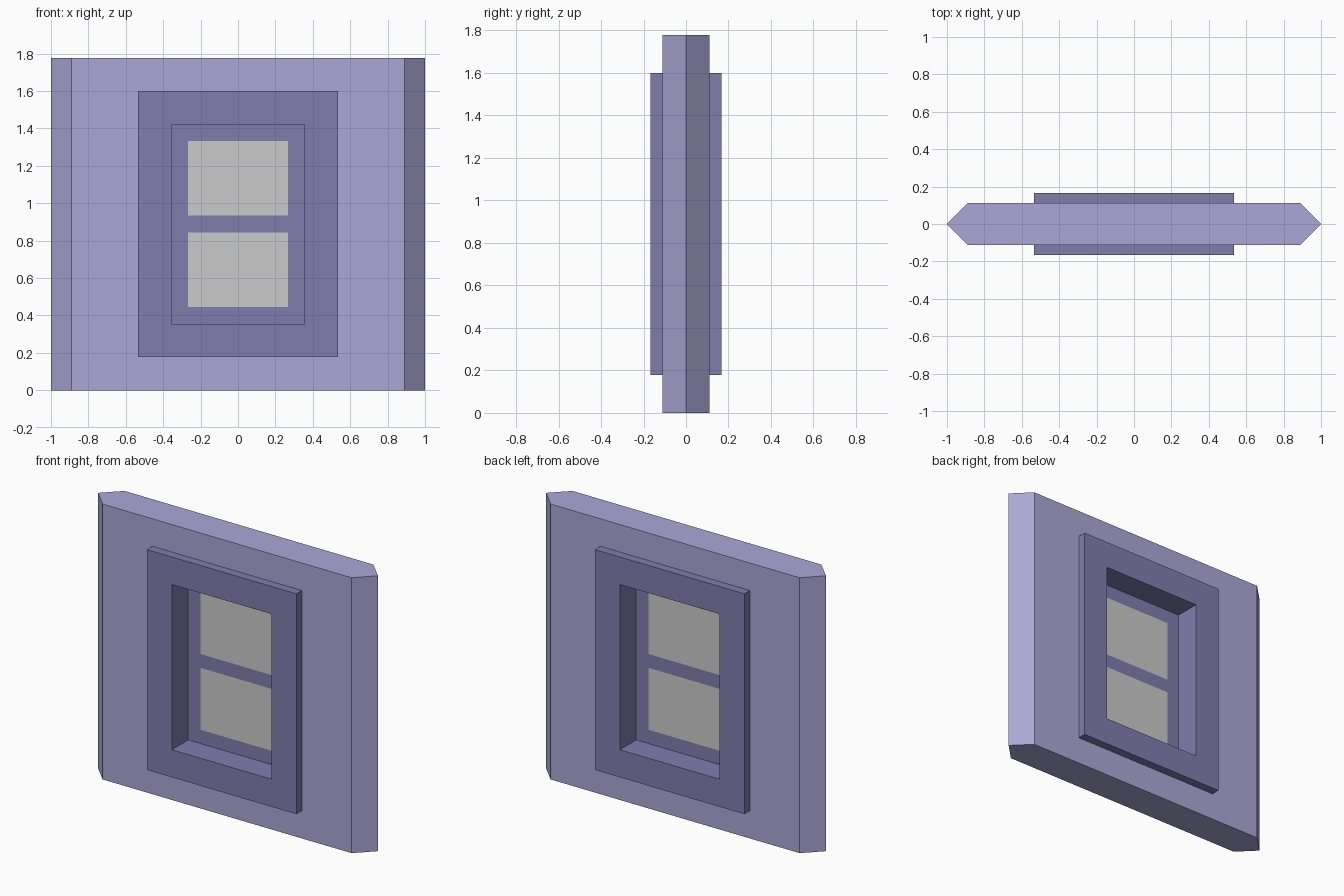
import bpy, bmesh

if "Cube" in bpy.data.objects:
    bpy.data.objects.remove(bpy.data.objects["Cube"])

U = 1 / 9  # module size: every dimension is a multiple of this


def material(name, rgb):
    mat = bpy.data.materials.new(name)
    mat.diffuse_color = (*rgb, 1)
    mat.use_nodes = True
    mat.node_tree.nodes["Principled BSDF"].inputs["Base Color"].default_value = mat.diffuse_color
    return mat


def make(name, bm, mat=None):
    bmesh.ops.recalc_face_normals(bm, faces=bm.faces)
    mesh = bpy.data.meshes.new(name)
    bm.to_mesh(mesh)
    bm.free()
    if mat:
        mesh.materials.append(mat)
    obj = bpy.data.objects.new(name, mesh)
    bpy.context.collection.objects.link(obj)
    return obj


def extrude(bm, vec):
    new = bmesh.ops.extrude_face_region(bm, geom=bm.faces[:])["geom"]
    bmesh.ops.translate(bm, vec=vec, verts=[g for g in new if isinstance(g, bmesh.types.BMVert)])


def prism(points, vec):
    bm = bmesh.new()
    bm.faces.new([bm.verts.new(p) for p in points])
    extrude(bm, vec)
    return bm


def rect(half, low, high, y):
    return [(x, y, z) for x, z in ((-half, low), (half, low), (half, high), (-half, high))]


def sheet(name, cells, mat=None):
    # flat sheet in the middle of the wall, made of (x0, x1, z0, z1) cells
    bm = bmesh.new()
    for x0, x1, z0, z1 in cells:
        bm.faces.new([bm.verts.new((x, 0, z)) for x, z in ((x0, z0), (x1, z0), (x1, z1), (x0, z1))])
    bmesh.ops.remove_doubles(bm, verts=bm.verts, dist=1e-4)
    return make(name, bm, mat)


wall_mat = material("wall_purple", (0.41, 0.39, 0.68))
frame_mat = material("frame_purple", (0.22, 0.205, 0.43))

# Wall with pointed ends, and an opening that the frame fills
plan = [(-9, 0), (-8, -1), (8, -1), (9, 0), (8, 1), (-8, 1)]
wall = make("wall", prism([(x * U, y * U, 0) for x, y in plan], (0, 0, 16 * U)), wall_mat)
cutter = make("wall_opening", prism(rect(4.75 * U, 1.65 * U, 14.35 * U, -3 * U), (0, 6 * U, 0)))
cutter.hide_render = True
mod = wall.modifiers.new("opening", "BOOLEAN")
mod.operation = "DIFFERENCE"
mod.solver = "EXACT"
mod.object = cutter
bpy.context.view_layer.objects.active = wall
bpy.ops.object.modifier_apply(modifier=mod.name)
bpy.data.objects.remove(cutter)

# Window frame, standing proud of the wall on both sides
depth = 1.5 * U
bm = bmesh.new()
outer = [bm.verts.new(p) for p in rect(4.8 * U, 1.6 * U, 14.4 * U, -depth)]
inner = [bm.verts.new(p) for p in rect(3.2 * U, 3.2 * U, 12.8 * U, -depth)]
for i in range(4):
    j = (i + 1) % 4
    bm.faces.new((outer[i], outer[j], inner[j], inner[i]))
extrude(bm, (0, 2 * depth, 0))
make("window_frame", bm, frame_mat)

# Sash and the two panes, all in one plane
xs = [v * U for v in (-3.2, -2.4, 2.4, 3.2)]
zs = [v * U for v in (3.2, 4.0, 7.6, 8.4, 12.0, 12.8)]
sash, panes = [], []
for i in range(3):
    for j in range(5):
        target = panes if i == 1 and j in (1, 3) else sash
        target.append((xs[i], xs[i + 1], zs[j], zs[j + 1]))
sheet("window_sash", sash, frame_mat)
for name, cell in zip(("lower_pane", "upper_pane"), panes):
    sheet(name, [cell])
